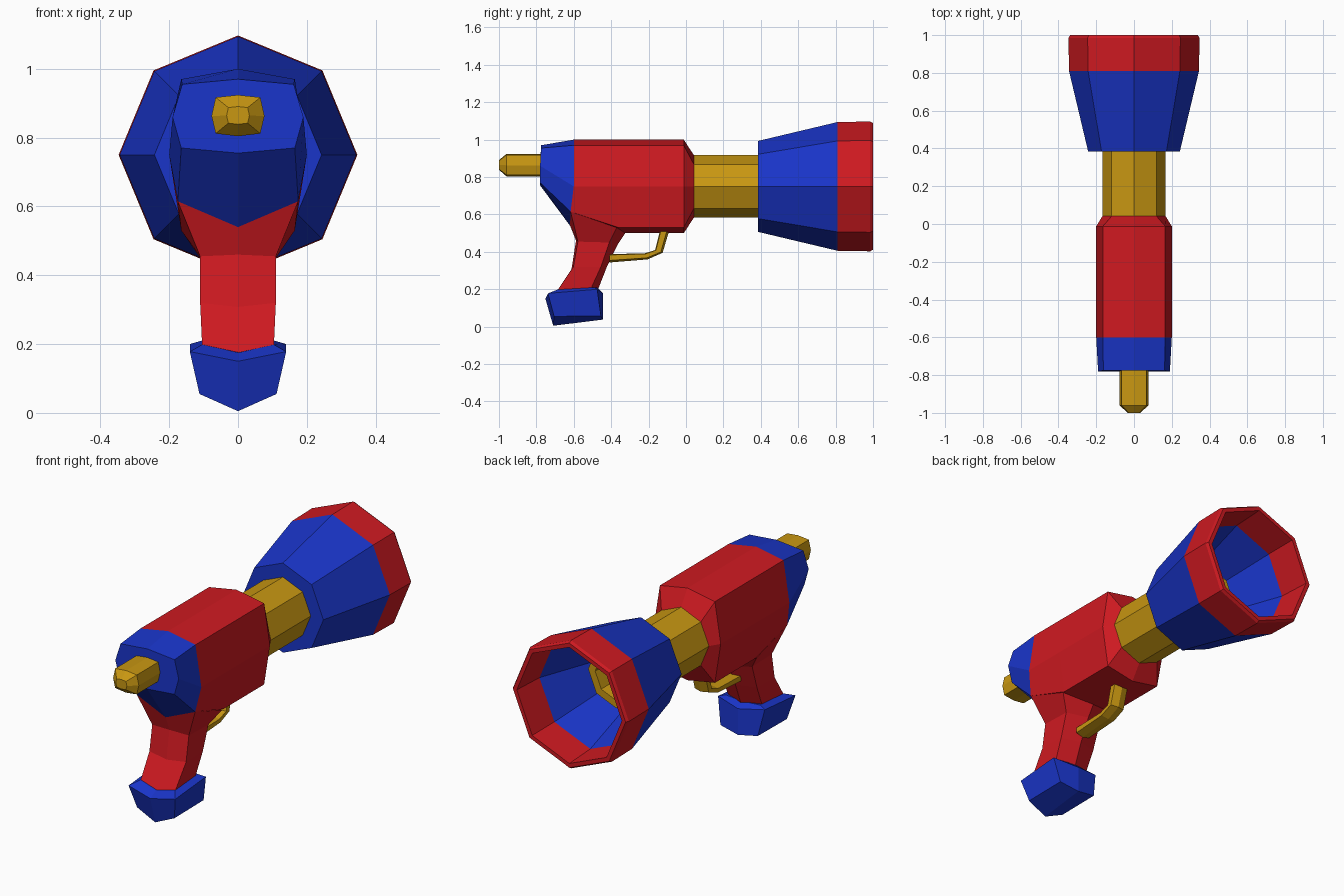
import bpy, bmesh, math

if "Cube" in bpy.data.objects:
    bpy.data.objects.remove(bpy.data.objects["Cube"])


def material(name, rgb):
    m = bpy.data.materials.new(name)
    m.diffuse_color = (*rgb, 1)
    m.use_nodes = True
    m.node_tree.nodes["Principled BSDF"].inputs["Base Color"].default_value = m.diffuse_color
    return m


RED = material("red", (0.62, 0.01, 0.015))
BLUE = material("blue", (0.01, 0.035, 0.58))
GOLD = material("gold", (0.58, 0.31, 0.006))


def loft(name, halves, mats, closed=False):
    """Skin mirrored half rings (first and last point on x=0); mats gives one material per band."""
    bm = bmesh.new()
    rings, n = [], len(halves[0])
    for half in halves:
        full = list(half) + [(-x, y, z) for x, y, z in half[-2:0:-1]]
        rings.append([bm.verts.new(p) for p in full])
    used = list(dict.fromkeys(mats))
    count = len(rings)
    for k in range(count if closed else count - 1):
        a, b = rings[k], rings[(k + 1) % count]
        for i in range(len(a)):
            j = (i + 1) % len(a)
            f = bm.faces.new((a[i], a[j], b[j], b[i]))
            f.material_index = used.index(mats[k])
    if not closed:
        for ring, m in ((rings[0], mats[0]), (rings[-1], mats[-1])):
            for part in (ring[:n], ring[n - 1:] + ring[:1]):
                bm.faces.new(part).material_index = used.index(m)
    bmesh.ops.recalc_face_normals(bm, faces=bm.faces)
    mesh = bpy.data.meshes.new(name)
    bm.to_mesh(mesh)
    bm.free()
    for m in used:
        mesh.materials.append(m)
    ob = bpy.data.objects.new(name, mesh)
    bpy.context.collection.objects.link(ob)
    return ob


def octagon(y, r):
    """Right half of an octagon around the barrel axis, point up."""
    return [(r * math.sin(i * math.pi / 4), y, 0.75 + r * math.cos(i * math.pi / 4)) for i in range(5)]


def section(y, xz):
    return [(x, y, z) for x, z in xz]


# Flared horn with a red rim, hollow inside
horn = [(0.385, 0.16), (0.385, 0.243), (0.81, 0.344), (0.985, 0.347), (1.0, 0.338),
        (1.0, 0.315), (0.82, 0.305), (0.42, 0.16)]
loft("horn", [octagon(*p) for p in horn],
     [BLUE, BLUE, RED, RED, RED, RED, BLUE, BLUE], closed=True)

# Barrel with a recessed muzzle
tube = [(0.0, 0.167), (0.6, 0.167), (0.6, 0.125), (0.45, 0.115)]
loft("barrel", [octagon(*p) for p in tube], [GOLD] * 3)

# Body with blue rear end
shell = [(0, 1.0), (0.165, 0.97), (0.2, 0.75), (0.165, 0.53), (0, 0.5)]
rear = [(0, -0.775, 0.97), (0.162, -0.775, 0.955), (0.19, -0.78, 0.86),
        (0.165, -0.78, 0.77), (0, -0.78, 0.755)]
seam = [(0, -0.6, 1.0), (0.165, -0.6, 0.97), (0.2, -0.6, 0.75),
        (0.175, -0.617, 0.615), (0, -0.62, 0.54)]
loft("body", [rear, seam, section(-0.36, shell), section(-0.012, shell), octagon(0.042, 0.167)],
     [BLUE, RED, RED, RED])

# Rear nozzle with a tapered tip
noz = [(0, 0.924), (0.065, 0.917), (0.077, 0.863), (0.065, 0.812), (0, 0.804)]
tip = [(x * 0.43, 0.865 + (z - 0.865) * 0.43) for x, z in noz]
loft("nozzle", [section(-1.0, tip), section(-0.96, noz), section(-0.76, noz)], [GOLD] * 2)

# Grip, widening into the body
loft("grip", [
    [(0, -0.62, 0.54), (0.175, -0.617, 0.615), (0.165, -0.37, 0.53), (0, -0.325, 0.5)],
    [(0, -0.588, 0.46), (0.11, -0.578, 0.455), (0.11, -0.41, 0.45), (0, -0.365, 0.44)],
    [(0, -0.612, 0.308), (0.11, -0.602, 0.32), (0.107, -0.455, 0.32), (0, -0.423, 0.32)],
    [(0, -0.705, 0.165), (0.104, -0.69, 0.19), (0.1, -0.51, 0.2), (0, -0.47, 0.2)],
], [RED] * 3)

# Foot of the grip
loft("grip_foot", [
    [(0, -0.705, 0.175), (0.105, -0.688, 0.198), (0.105, -0.49, 0.21), (0, -0.475, 0.21)],
    [(0, -0.752, 0.15), (0.14, -0.738, 0.178), (0.14, -0.475, 0.2), (0, -0.445, 0.18)],
    [(0, -0.71, 0.005), (0.112, -0.705, 0.055), (0.112, -0.455, 0.058), (0, -0.445, 0.038)],
], [BLUE] * 2)

# Trigger guard: bent bar given as (outer y, z, inner y, z)
bar = [(-0.085, 0.53, -0.135, 0.53), (-0.125, 0.395, -0.165, 0.41),
       (-0.205, 0.36, -0.22, 0.392), (-0.41, 0.343, -0.41, 0.388)]


def bar_ring(oy, oz, iy, iz):
    at = lambda x, t: (x, oy + (iy - oy) * t, oz + (iz - oz) * t)
    return [at(0, 0), at(0.042, 0.25), at(0.042, 0.9), at(0, 1)]


loft("trigger", [bar_ring(*p) for p in bar], [GOLD] * 3)
